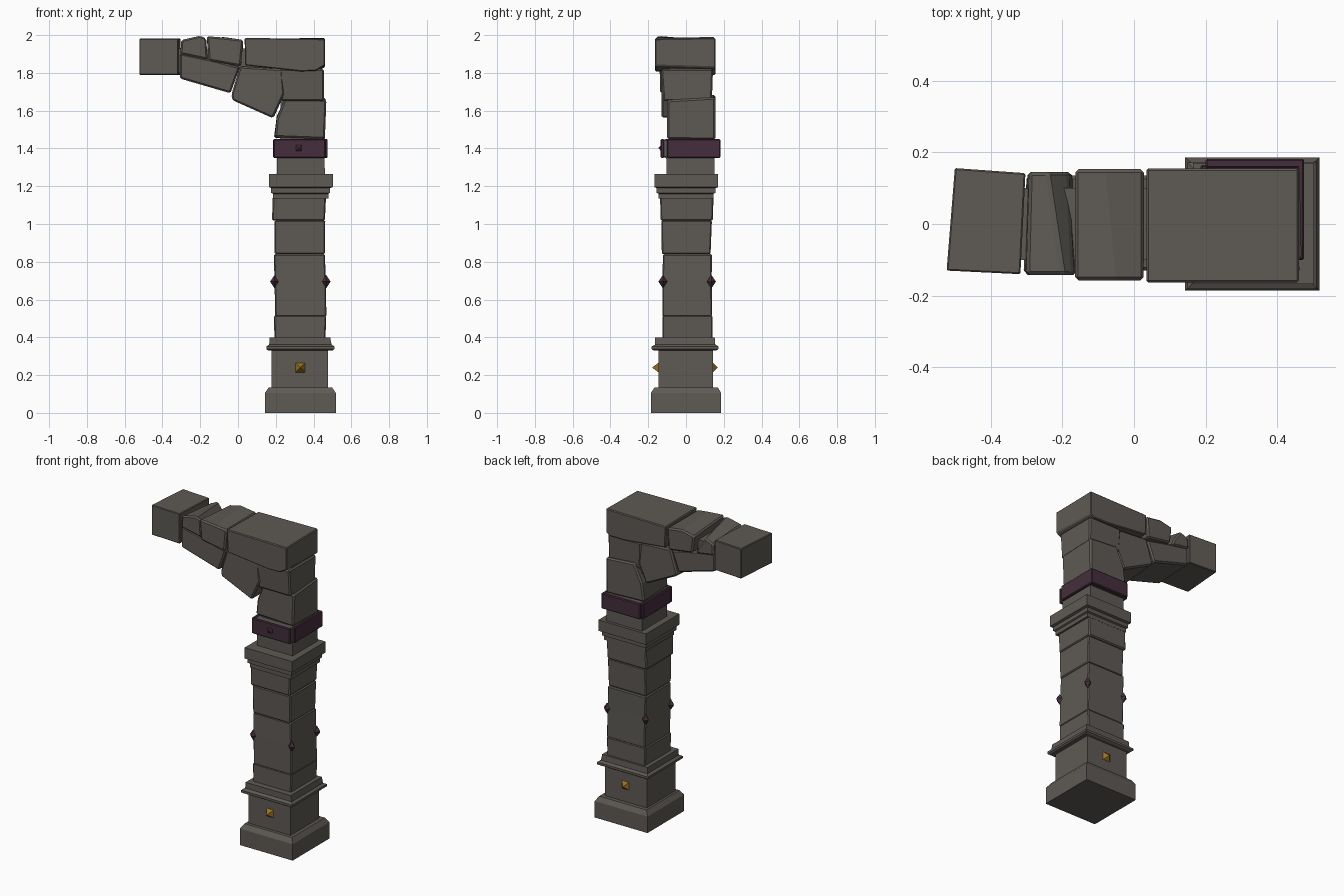
import bpy, bmesh
from mathutils import Matrix


def material(name, rgb):
    m = bpy.data.materials.new(name)
    m.diffuse_color = (*rgb, 1)
    return m


STONE = material("warm grey stone", (0.112, 0.102, 0.09))
PURPLE = material("dark purple", (0.058, 0.027, 0.045))
GOLD = material("dull gold", (0.33, 0.17, 0.015))


def finish(name, bm, mat, bevel=0.0):
    bmesh.ops.recalc_face_normals(bm, faces=bm.faces)
    mesh = bpy.data.meshes.new(name)
    bm.to_mesh(mesh)
    bm.free()
    mesh.materials.append(mat)
    ob = bpy.data.objects.new(name, mesh)
    bpy.context.collection.objects.link(ob)
    if bevel:
        mod = ob.modifiers.new("chipped edges", 'BEVEL')
        mod.width, mod.segments, mod.limit_method = bevel, 1, 'ANGLE'
    return ob


def skin(name, loops, mat, bevel=0.0):
    """Close a solid through matching loops of points."""
    bm = bmesh.new()
    rings = [[bm.verts.new(p) for p in loop] for loop in loops]
    n = len(rings[0])
    for a, b in zip(rings, rings[1:]):
        for i in range(n):
            bm.faces.new((a[i], a[(i + 1) % n], b[(i + 1) % n], b[i]))
    bm.faces.new(rings[0])
    bm.faces.new(rings[-1])
    return finish(name, bm, mat, bevel)


def stack(name, levels, mat=STONE, bevel=0.0):
    """Rectangular stone lofted through (z, x0, x1, y0, y1) levels."""
    return skin(name, [[(x0, y0, z), (x1, y0, z), (x1, y1, z), (x0, y1, z)]
                       for z, x0, x1, y0, y1 in levels], mat, bevel)


def box(name, x0, x1, y0, y1, z0, z1, mat=STONE, bevel=0.0):
    return stack(name, [(z0, x0, x1, y0, y1), (z1, x0, x1, y0, y1)], mat, bevel)


def voussoir(name, front, y0, y1, back=None, bevel=0.009):
    """Irregular arch stone from an xz outline at the front and the back."""
    return skin(name, [[(x, y0, z) for x, z in front],
                       [(x, y1, z) for x, z in back or front]], STONE, bevel)


def stud(name, at, size, mat):
    """Eight-sided diamond stud."""
    bm = bmesh.new()
    dirs = [(1, 0, 0), (0, 1, 0), (-1, 0, 0), (0, -1, 0), (0, 0, 1), (0, 0, -1)]
    v = [bm.verts.new([at[k] + d[k] * size[k] for k in range(3)]) for d in dirs]
    for i in range(4):
        for tip in (4, 5):
            bm.faces.new((v[i], v[(i + 1) % 4], v[tip]))
    return finish(name, bm, mat)


def pyramid_stud(name, x, y, z, half, depth, mat):
    """Square pyramid nailed to a front (depth < 0) or back face."""
    bm = bmesh.new()
    v = [bm.verts.new((x + a * half, y, z + b * half))
         for a, b in ((-1, -1), (1, -1), (1, 1), (-1, 1))]
    tip = bm.verts.new((x, y + depth, z))
    bm.faces.new(v)
    for i in range(4):
        bm.faces.new((v[i], v[(i + 1) % 4], tip))
    return finish(name, bm, mat)


# Base and pedestal
stack("base", [(0, .143, .518, -.186, .186), (.105, .143, .518, -.186, .186),
               (.135, .163, .498, -.166, .168)])
box("pedestal", .178, .476, -.146, .143, .13, .335)
stack("lower_collar", [(.33, .16, .50, -.17, .16), (.338, .15, .51, -.182, .172),
                       (.352, .15, .51, -.182, .172), (.362, .165, .495, -.163, .155),
                       (.40, .168, .488, -.163, .152)])

# Shaft stones
stack("shaft_low", [(.39, .193, .463, -.125, .14), (.515, .19, .467, -.125, .14)], bevel=.006)
stack("shaft_mid", [(.51, .197, .468, -.125, .138), (.70, .193, .465, -.125, .136),
                    (.84, .19, .46, -.122, .137)], bevel=.006)
stack("shaft_high", [(.84, .194, .46, -.128, .13), (1.018, .192, .462, -.131, .137)], bevel=.006)
stack("shaft_top", [(1.018, .18, .46, -.135, .143), (1.145, .184, .466, -.137, .145)], bevel=.007)

# Capital
stack("capital", [(1.135, .185, .478, -.145, .146), (1.16, .185, .478, -.145, .146),
                  (1.165, .175, .487, -.155, .156), (1.19, .175, .487, -.155, .156),
                  (1.195, .165, .502, -.168, .17), (1.265, .165, .502, -.168, .17)])
stack("neck", [(1.26, .205, .46, -.102, .152), (1.36, .207, .458, -.105, .15)])

# Purple band: stone core with four plates
box("band_core", .203, .46, -.122, .162, 1.352, 1.447, bevel=.006)
box("band_plate_front", .188, .462, -.134, -.115, 1.35, 1.45, PURPLE, .005)
box("band_plate_back", .20, .475, .155, .182, 1.35, 1.45, PURPLE, .005)
box("band_plate_left", .186, .206, -.112, .165, 1.35, 1.45, PURPLE, .005)
box("band_plate_right", .455, .475, -.10, .168, 1.35, 1.45, PURPLE, .005)

# Bracket stones
voussoir("springer", [(.195, 1.46), (.46, 1.45), (.468, 1.655), (.255, 1.68), (.205, 1.56)],
         -.10, .155, [(.19, 1.455), (.46, 1.445), (.462, 1.67), (.26, 1.685), (.205, 1.57)])
stack("upright", [(1.65, .23, .455, -.12, .137), (1.82, .22, .455, -.132, .143)], bevel=.008)
voussoir("corner_cap", [(.038, 1.84), (.33, 1.808), (.41, 1.81), (.46, 1.84), (.46, 1.98), (.035, 1.985)],
         -.163, .155, [(.04, 1.845), (.33, 1.815), (.43, 1.815), (.46, 1.83), (.46, 1.985), (.035, 1.98)],
         .005)
voussoir("lower_haunch", [(-.035, 1.685), (-.03, 1.655), (.185, 1.56), (.245, 1.69), (.235, 1.82), (.01, 1.835)],
         -.13, .135, [(-.03, 1.69), (-.02, 1.67), (.19, 1.565), (.25, 1.70), (.235, 1.82), (.015, 1.835)])
voussoir("upper_haunch", [(-.308, 1.77), (-.04, 1.692), (.01, 1.83), (-.13, 1.868), (-.308, 1.905)],
         -.138, .135, [(-.30, 1.775), (-.04, 1.70), (.01, 1.83), (-.13, 1.86), (-.30, 1.89)])
voussoir("crown_chip", [(-.306, 1.90), (-.16, 1.87), (-.168, 1.985), (-.20, 1.997), (-.30, 1.975)],
         -.142, .145, [(-.298, 1.88), (-.17, 1.86), (-.185, 1.90), (-.24, 1.975), (-.292, 1.95)])
voussoir("crown_stone", [(-.155, 1.865), (.015, 1.835), (.028, 1.975), (-.05, 1.985), (-.165, 1.995)],
         -.157, .153, [(-.15, 1.86), (.02, 1.835), (.028, 1.975), (-.08, 1.99), (-.165, 1.97)])
skin("end_stone", [[(-.523, -.13, z), (-.317, -.14, z), (-.303, .142, z), (-.50, .156, z)]
                   for z in (1.79, 1.982)], STONE, .004)

# Hidden mortar behind the joints
box("mortar_arm", -.34, .40, -.10, .10, 1.80, 1.93)
box("mortar_post", .225, .44, -.085, .12, 1.42, 1.85)

# Studs: four on the shaft corners, gold on the pedestal, one on the band
for i, x in enumerate((.194, .466)):
    for j, y in enumerate((-.122, .134)):
        stud(f"corner_stud_{i}{j}", (x, y, .695), (.024, .024, .036), PURPLE)
for label, y, depth in (("front", -.146, -.034), ("back", .143, .026)):
    pyramid_stud("gold_stud_" + label, .33, y, .24, .025, depth, GOLD)
pyramid_stud("band_stud", .322, -.134, 1.402, .015, -.012, PURPLE)
